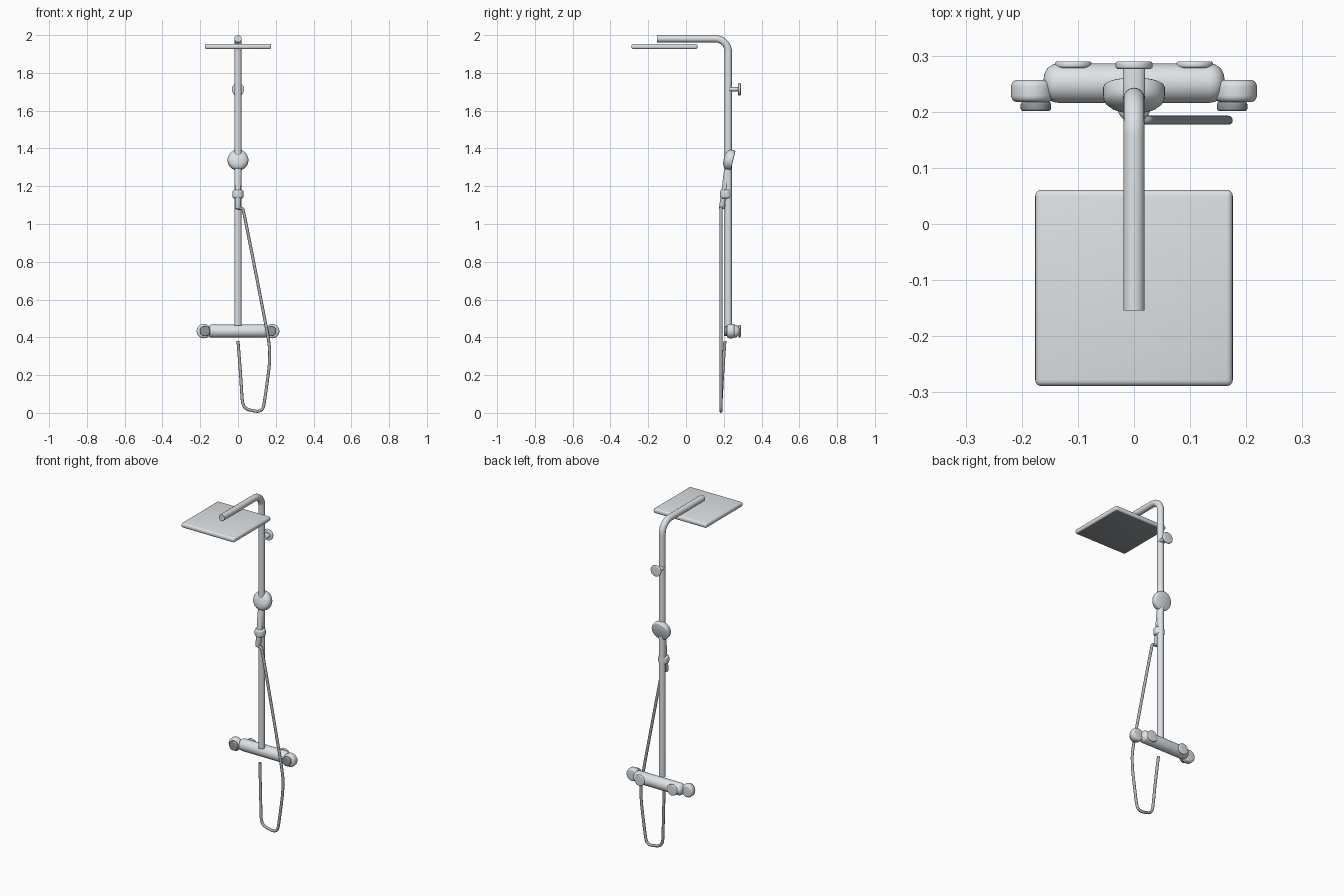
import bpy, bmesh
from math import radians, cos, sin, pi
from mathutils import Matrix, Vector

cube = bpy.data.objects.get("Cube")
if cube:
    bpy.data.objects.remove(cube, do_unlink=True)


def material(name, color):
    m = bpy.data.materials.new(name)
    m.use_nodes = True
    m.diffuse_color = (*color, 1)
    bsdf = m.node_tree.nodes["Principled BSDF"]
    bsdf.inputs["Base Color"].default_value = (*color, 1)
    return m


CHROME = material("light chrome", (0.73, 0.77, 0.80))
STEEL = material("hose steel", (0.42, 0.44, 0.45))
DARK = material("dark grey trim", (0.29, 0.315, 0.335))


def finish(name, bm, mat):
    bmesh.ops.recalc_face_normals(bm, faces=bm.faces)
    mesh = bpy.data.meshes.new(name)
    bm.to_mesh(mesh)
    bm.free()
    mesh.materials.append(mat)
    ob = bpy.data.objects.new(name, mesh)
    bpy.context.collection.objects.link(ob)
    bpy.ops.object.select_all(action='DESELECT')
    ob.select_set(True)
    bpy.context.view_layer.objects.active = ob
    bpy.ops.object.shade_smooth_by_angle(angle=radians(40))
    return ob


def lathe(name, profile, start, axis, mat=CHROME, z_scale=1, n=48):
    """Revolve (radius, height) pairs about an axis from a start point."""
    bm = bmesh.new()
    turn = Vector(axis).to_track_quat('Z', 'Y').to_matrix().to_4x4()
    rings = [[bm.verts.new((r * cos(2 * pi * i / n), r * sin(2 * pi * i / n), h))
              for i in range(n)] for r, h in profile]
    for a, b in zip(rings, rings[1:]):
        for i in range(n):
            j = (i + 1) % n
            bm.faces.new((a[i], a[j], b[j], b[i]))
    bm.faces.new(rings[0])
    bm.faces.new(rings[-1])
    bm.transform(Matrix.Translation(start) @ Matrix.Diagonal((1, 1, z_scale, 1)) @ turn)
    return finish(name, bm, mat)


def rounded(r, length, e, steps=5):
    """Cylinder profile with edge rounding e at both ends."""
    arc = [(e * (1 - cos(pi / 2 * k / steps)), e * sin(pi / 2 * k / steps))
           for k in range(steps + 1)]
    low = [(r - e + s, c) for c, s in arc]
    return low + [(q, length - h) for q, h in reversed(low)]


def tube(name, points, radius, mat, kind='POLY'):
    cu = bpy.data.curves.new(name, 'CURVE')
    cu.dimensions = '3D'
    cu.bevel_depth = radius
    cu.bevel_resolution = 6
    cu.use_fill_caps = True
    sp = cu.splines.new(kind)
    sp.points.add(len(points) - 1)
    for p, co in zip(sp.points, points):
        p.co = (*co, 1)
    if kind == 'NURBS':
        sp.order_u = 3
        sp.use_endpoint_u = True
        sp.resolution_u = 8
    sp.use_smooth = True
    cu.materials.append(mat)
    ob = bpy.data.objects.new(name, cu)
    bpy.context.collection.objects.link(ob)


# Riser pipe and overhead arm
PY, TOP, R, BEND = 0.224, 1.981, 0.019, 0.07
bend = [(0, PY - BEND + BEND * cos(a), TOP - BEND + BEND * sin(a))
        for a in (pi / 2 * k / 12 for k in range(13))]
tube("riser_pipe", [(0, PY, 0.463), *bend, (0, -0.154, TOP)], R, CHROME)

# Overhead shower plate with a spray face underneath
bm = bmesh.new()
bmesh.ops.create_cube(bm, size=1)
bm.transform(Matrix.Translation((0, -0.114, 1.94)) @ Matrix.Diagonal((0.352, 0.35, 0.028, 1)))
bmesh.ops.bevel(bm, geom=bm.edges[:], offset=0.011, segments=4, profile=0.5, affect='EDGES')
plate = finish("overhead_shower", bm, CHROME)
plate.data.materials.append(DARK)
for f in plate.data.polygons:
    f.material_index = int(f.normal.z < -0.98)

# Upper wall bracket
lathe("bracket_stem", rounded(0.02, 0.06, 0.002), (0, 0.222, 1.713), (0, 1, 0), z_scale=0.6)
lathe("bracket_rose", rounded(0.033, 0.014, 0.005), (0, 0.276, 1.713), (0, 1, 0))

# Hand shower: domed head tilted towards the wall, handle and slider
tilt = radians(14)
lathe("hand_shower_head",
      [(0.049, 0), (0.053, 0.002), (0.055, 0.006), (0.055, 0.02), (0.054, 0.028),
       (0.05, 0.035), (0.041, 0.042), (0.028, 0.047), (0.012, 0.05)],
      (0, 0.249, 1.335), (0, -cos(tilt), sin(tilt)))
low, high = Vector((0, 0.189, 1.08)), Vector((0, 0.225, 1.31))
length = (high - low).length
lathe("hand_shower_handle",
      [(0.013, 0), (0.015, 0.003), (0.016, 0.1), (0.019, 0.17), (0.019, length)],
      low, high - low)
lathe("slider_holder", rounded(0.03, 0.046, 0.012), (0, 0.21, 1.135), (0, 0, 1))

# Hose loop
HY = 0.185
tube("hose", [(0, 0.188, 1.083), (0.022, HY, 1.086), (0.03, HY, 1.07), (0.145, HY, 0.48),
              (0.168, HY, 0.35), (0.168, HY, 0.29), (0.164, HY, 0.23), (0.143, HY, 0.08),
              (0.134, HY, 0.022), (0.112, HY, 0.008), (0.09, HY, 0.009), (0.04, HY, 0.02),
              (0.024, HY, 0.05), (0.02, 0.188, 0.1), (0.012, 0.195, 0.23),
              (0, 0.206, 0.38)], 0.008, STEEL, 'NURBS')

# Mixer bar, end knobs, caps and wall roses
MZ = 0.433
lathe("mixer_body", rounded(0.035, 0.322, 0.026), (-0.161, 0.251, MZ), (1, 0, 0))
for side, sx in (("left", 1), ("right", -1)):
    lathe(side + "_knob", rounded(0.038, 0.04, 0.012), (sx * 0.181, 0.257, MZ), (0, -1, 0))
    lathe(side + "_knob_cap", rounded(0.027, 0.017, 0.005), (sx * 0.175, 0.218, MZ),
          (0, -1, 0), DARK)
    lathe(side + "_wall_rose", rounded(0.033, 0.012, 0.005), (sx * 0.108, 0.278, MZ), (0, 1, 0))
